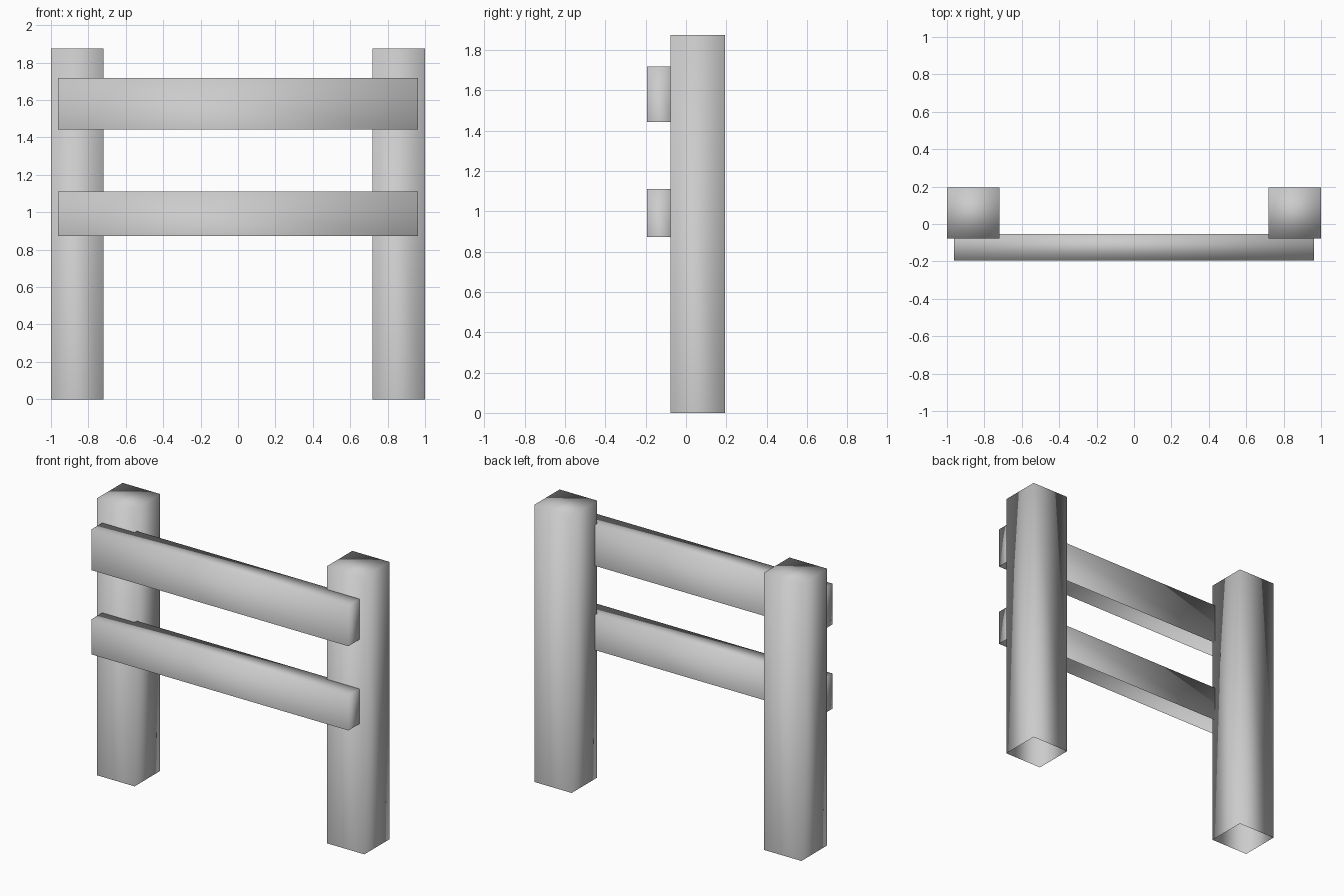
import bpy
import bmesh
from mathutils import Matrix, Vector

cube = bpy.data.objects.get("Cube")
if cube:
    bpy.data.objects.remove(cube, do_unlink=True)

# Single plain grey
grey = bpy.data.materials.new("plain grey")
grey.use_nodes = True
colour = (0.6, 0.6, 0.6, 1)
grey.diffuse_color = colour
grey.node_tree.nodes["Principled BSDF"].inputs["Base Color"].default_value = colour


def beam(name, low, high):
    """Soft-shaded box with an open underside, spanning two corners."""
    low, high = Vector(low), Vector(high)
    bm = bmesh.new()
    place = Matrix.Translation((low + high) / 2) @ Matrix.Diagonal((*(high - low), 1))
    bmesh.ops.create_cube(bm, size=1, matrix=place)
    bm.normal_update()
    underside = [f for f in bm.faces if f.normal.z < -0.5]
    bmesh.ops.delete(bm, geom=underside, context="FACES_ONLY")
    for face in bm.faces:
        face.smooth = True
    mesh = bpy.data.meshes.new(name)
    bm.to_mesh(mesh)
    bm.free()
    mesh.materials.append(grey)
    obj = bpy.data.objects.new(name, mesh)
    bpy.context.collection.objects.link(obj)
    return obj


# Upright posts
for name, inner, outer in (("left_post", 0.72, 1), ("right_post", -1, -0.72)):
    beam(name, (inner, -0.077, 0), (outer, 0.194, 1.875))

# Horizontal rails, let slightly into the posts
for name, bottom, top in (("upper_rail", 1.443, 1.718), ("lower_rail", 0.873, 1.11)):
    beam(name, (-0.962, -0.194, bottom), (0.962, -0.053, top))
